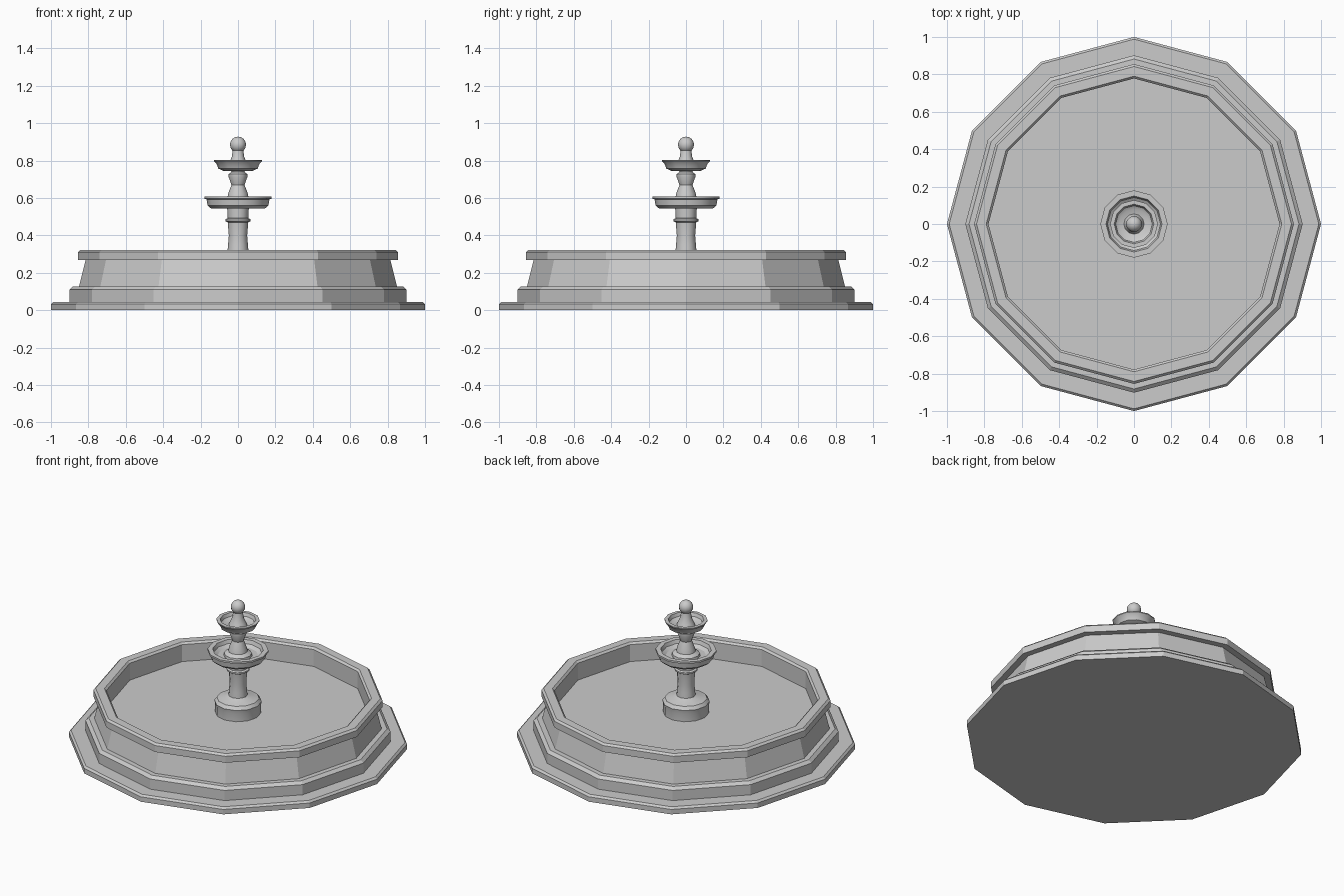
import bpy, bmesh, math


def lathe(name, profile, sides=12, smooth=None):
    """Revolve (radius, height) points about z; zero radius makes a pole."""
    bm = bmesh.new()
    rings = []
    for r, z in profile:
        n = 1 if r == 0 else sides
        rings.append([bm.verts.new((r * math.cos(2 * math.pi * i / sides),
                                    r * math.sin(2 * math.pi * i / sides), z))
                      for i in range(n)])
    for a, b in zip(rings, rings[1:]):
        for i in range(sides):
            j = (i + 1) % sides
            face = []
            for v in (a[i % len(a)], a[j % len(a)], b[j % len(b)], b[i % len(b)]):
                if v not in face:
                    face.append(v)
            bm.faces.new(face)
    bmesh.ops.recalc_face_normals(bm, faces=bm.faces)
    mesh = bpy.data.meshes.new(name)
    bm.to_mesh(mesh)
    bm.free()
    obj = bpy.data.objects.new(name, mesh)
    bpy.context.collection.objects.link(obj)
    if smooth:
        bpy.ops.object.select_all(action='DESELECT')
        obj.select_set(True)
        bpy.context.view_layer.objects.active = obj
        bpy.ops.object.shade_smooth_by_angle(angle=math.radians(smooth))
    return obj


# Stepped basin with overhanging rim and sunken floor
lathe("basin", [
    (0, 0), (1.0, 0), (1.0, 0.032), (0.988, 0.044), (0.902, 0.044),
    (0.902, 0.11), (0.882, 0.127), (0.85, 0.127), (0.815, 0.268),
    (0.855, 0.268), (0.855, 0.31), (0.842, 0.322), (0.79, 0.322),
    (0.778, 0.31), (0.778, 0.2), (0, 0.2)])

# Plinth and main column
lathe("column", [
    (0, 0.198), (0.135, 0.198), (0.135, 0.25), (0.14, 0.275), (0.125, 0.295),
    (0.08, 0.305), (0.056, 0.315), (0.053, 0.35), (0.049, 0.40), (0.055, 0.47),
    (0.068, 0.477), (0.068, 0.487), (0.055, 0.492), (0.058, 0.55), (0, 0.55)],
    smooth=35)

# Large bowl
lathe("lower_bowl", [
    (0, 0.545), (0.145, 0.545), (0.163, 0.56), (0.168, 0.593), (0.18, 0.596),
    (0.18, 0.608), (0.15, 0.608), (0.142, 0.585), (0.12, 0.57), (0, 0.57)],
    smooth=35)

# Baluster between the bowls
lathe("baluster", [
    (0, 0.568), (0.085, 0.568), (0.082, 0.585), (0.057, 0.6), (0.052, 0.625),
    (0.035, 0.67), (0.05, 0.712), (0.05, 0.727), (0.035, 0.74), (0.04, 0.75),
    (0, 0.75)], smooth=35)

# Small bowl
lathe("upper_bowl", [
    (0, 0.744), (0.075, 0.744), (0.105, 0.757), (0.115, 0.783), (0.128, 0.797),
    (0.128, 0.803), (0.106, 0.803), (0.098, 0.782), (0.08, 0.77), (0, 0.77)],
    smooth=35)

# Finial neck and ball
lathe("finial_neck", [
    (0, 0.768), (0.055, 0.768), (0.046, 0.79), (0.033, 0.82), (0.028, 0.86),
    (0, 0.86)], smooth=35)
ball = [(0.043 * math.sin(math.pi * k / 8), 0.885 - 0.043 * math.cos(math.pi * k / 8))
        for k in range(1, 8)]
lathe("finial_ball", [(0, 0.842)] + ball + [(0, 0.928)], smooth=35)
